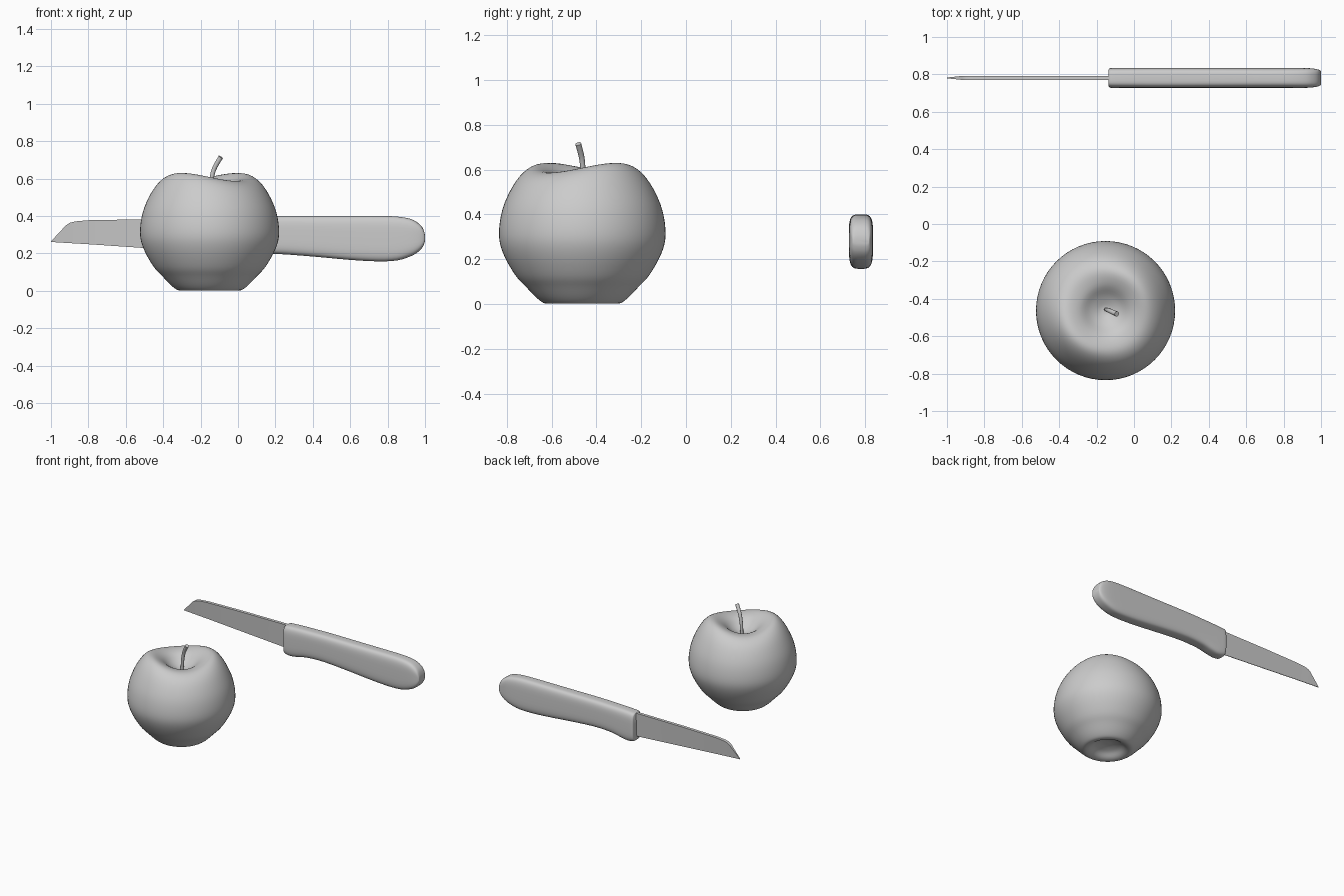
import bpy, bmesh, math

if "Cube" in bpy.data.objects:
    bpy.data.objects.remove(bpy.data.objects["Cube"])


def spline(points, steps):
    """Catmull-Rom interpolation through tuples of any length."""
    out = []
    for i in range(len(points) - 1):
        p0, p1 = points[max(i - 1, 0)], points[i]
        p2, p3 = points[i + 1], points[min(i + 2, len(points) - 1)]
        for s in range(steps):
            t = s / steps
            out.append(tuple(
                0.5 * (2 * b + (c - a) * t + (2 * a - 5 * b + 4 * c - d) * t ** 2
                       + (3 * b - a - 3 * c + d) * t ** 3)
                for a, b, c, d in zip(p0, p1, p2, p3)))
    return out + [points[-1]]


def loft(name, rings, angle):
    """Skin a list of equal-length rings and cap both ends."""
    bm = bmesh.new()
    rows = [[bm.verts.new(p) for p in ring] for ring in rings]
    n = len(rows[0])
    for a, b in zip(rows, rows[1:]):
        for i in range(n):
            j = (i + 1) % n
            bm.faces.new((a[i], a[j], b[j], b[i]))
    bm.faces.new(rows[0])
    bm.faces.new(rows[-1])
    bmesh.ops.recalc_face_normals(bm, faces=bm.faces)
    mesh = bpy.data.meshes.new(name)
    bm.to_mesh(mesh)
    bm.free()
    obj = bpy.data.objects.new(name, mesh)
    bpy.context.collection.objects.link(obj)
    bpy.ops.object.select_all(action='DESELECT')
    obj.select_set(True)
    bpy.context.view_layer.objects.active = obj
    bpy.ops.object.shade_smooth_by_angle(angle=math.radians(angle))
    return obj


# Apple: revolved profile, shoulder raised on one diagonal
AX, AY = -0.152, -0.463
profile = [(0.002, 0.513), (0.03, 0.517), (0.08, 0.543), (0.14, 0.588),
           (0.21, 0.608), (0.265, 0.583), (0.315, 0.518), (0.357, 0.42),
           (0.372, 0.31), (0.353, 0.225), (0.30, 0.13), (0.25, 0.075),
           (0.20, 0.024), (0.165, 0.002), (0.13, 0.008), (0.09, 0.035),
           (0.04, 0.05), (0.002, 0.052)]
rings = []
for r, z in spline(profile, 4):
    lobe = 0.022 * math.exp(-((r - 0.22) / 0.09) ** 2) if z > 0.3 else 0
    ring = []
    for i in range(64):
        a = 2 * math.pi * i / 64
        ring.append((AX + r * math.cos(a), AY + r * math.sin(a),
                     z + lobe * math.sin(2 * a)))
    rings.append(ring)
loft("apple", rings, 60)

# Stem: curved tube rising from the hollow
curve = bpy.data.curves.new("apple_stem", 'CURVE')
curve.dimensions = '3D'
curve.bevel_depth = 0.012
curve.bevel_resolution = 4
curve.use_fill_caps = True
path = spline([(-0.150, -0.457, 0.50), (-0.144, -0.459, 0.58),
               (-0.128, -0.465, 0.65), (-0.092, -0.481, 0.715)], 6)
sp = curve.splines.new('POLY')
sp.points.add(len(path) - 1)
for i, (pt, co) in enumerate(zip(sp.points, path)):
    pt.co = (*co, 1)
    pt.radius = 0.85 + 0.3 * i / len(path)
sp.use_smooth = True
bpy.context.collection.objects.link(bpy.data.objects.new("apple_stem", curve))

# Knife handle: x, top, bottom, half width
KY = 0.781
stations = [(-0.135, 0.383, 0.183, 0.046), (-0.125, 0.388, 0.173, 0.053),
            (-0.08, 0.392, 0.167, 0.054), (-0.02, 0.395, 0.176, 0.054),
            (0.06, 0.397, 0.192, 0.054), (0.2, 0.4, 0.197, 0.054),
            (0.4, 0.4, 0.183, 0.054), (0.6, 0.4, 0.165, 0.054),
            (0.75, 0.4, 0.157, 0.054), (0.85, 0.397, 0.162, 0.054),
            (0.92, 0.385, 0.183, 0.053), (0.96, 0.365, 0.205, 0.05),
            (0.985, 0.34, 0.23, 0.045), (0.997, 0.31, 0.255, 0.039),
            (1.0, 0.29, 0.27, 0.035)]


def rounded(v):
    return math.copysign(abs(v) ** 0.5, v)


rings = []
for x, top, bot, half in spline(stations, 3):
    ring = []
    for i in range(40):
        a = 2 * math.pi * (i + 0.5) / 40
        ring.append((x, KY + half * rounded(math.cos(a)),
                     (top + bot) / 2 + (top - bot) / 2 * rounded(math.sin(a))))
    rings.append(ring)
loft("knife_handle", rings, 50)

# Blade: wedge section, thick spine and thin cutting edge
rings = []
for x, spine, edge in [(-1.0, 0.264, 0.261), (-0.92, 0.350, 0.256),
                       (-0.90, 0.363, 0.255), (-0.87, 0.371, 0.253),
                       (-0.80, 0.377, 0.249), (-0.52, 0.382, 0.230),
                       (-0.10, 0.384, 0.202)]:
    h = min(0.0115, 0.002 + 0.09 * (spine - edge))
    rings.append([(x, KY - h, spine), (x, KY + h, spine),
                  (x, KY + 0.002, edge), (x, KY - 0.002, edge)])
loft("knife_blade", rings, 30)
